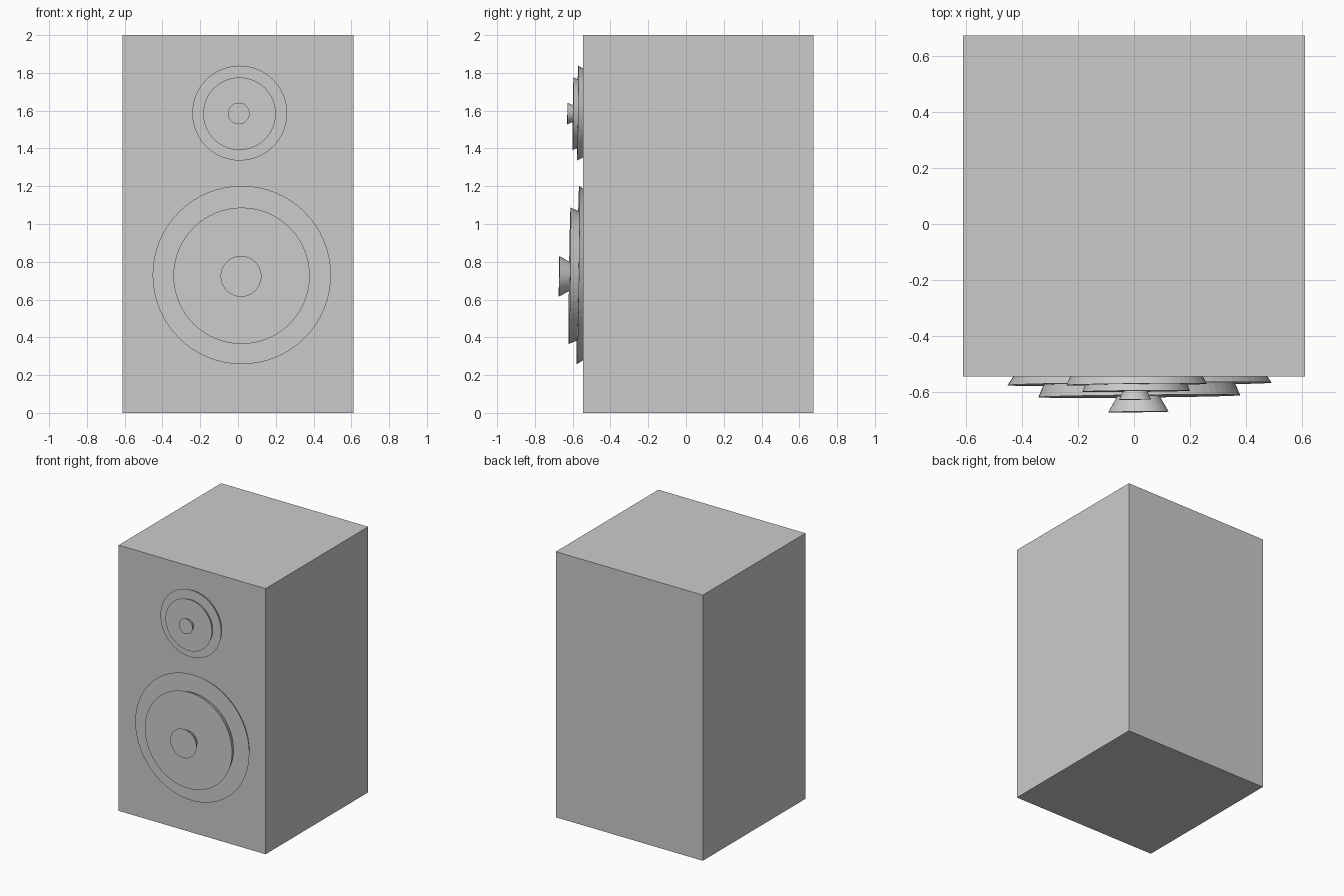
import bpy
from mathutils import Vector

if "Cube" in bpy.data.objects:
    bpy.data.objects.remove(bpy.data.objects["Cube"])

# One plain grey for the whole speaker
grey = bpy.data.materials.new("plain grey")
grey.use_nodes = True
colour = (0.6, 0.6, 0.6, 1)
grey.diffuse_color = colour
grey.node_tree.nodes["Principled BSDF"].inputs["Base Color"].default_value = colour

# Drivers lean slightly off the cabinet face
AIM = Vector((0.01, -1, 0.013)).normalized()
TURN = AIM.to_track_quat('Z', 'Y')


def finish(name):
    obj = bpy.context.object
    obj.name = name
    obj.data.materials.append(grey)
    return obj


def flared_disc(name, x, z, front, radius, depth, flare):
    """Disc facing forward, narrowing by flare towards the cabinet."""
    centre = Vector((x, front, z)) - AIM * depth / 2
    bpy.ops.mesh.primitive_cone_add(vertices=64, radius1=radius - flare,
                                    radius2=radius, depth=depth, location=centre)
    obj = finish(name)
    obj.rotation_mode = 'QUATERNION'
    obj.rotation_quaternion = TURN


# Cabinet
bpy.ops.mesh.primitive_cube_add(size=1, location=(0, 0.064, 1))
cabinet = finish("cabinet")
cabinet.scale = (1.224, 1.22, 2)

# Woofer: rim, cone and cap
flared_disc("woofer_rim", 0.02, 0.73, -0.572, 0.472, 0.04, 0.026)
flared_disc("woofer_cone", 0.019, 0.726, -0.616, 0.361, 0.05, 0.021)
flared_disc("woofer_cap", 0.016, 0.723, -0.672, 0.108, 0.06, 0.034)

# Tweeter: rim, cone and cap
flared_disc("tweeter_rim", 0.009, 1.587, -0.574, 0.251, 0.04, 0.02)
flared_disc("tweeter_cone", 0.008, 1.584, -0.598, 0.192, 0.03, 0.012)
flared_disc("tweeter_cap", 0.004, 1.585, -0.628, 0.057, 0.034, 0.014)
